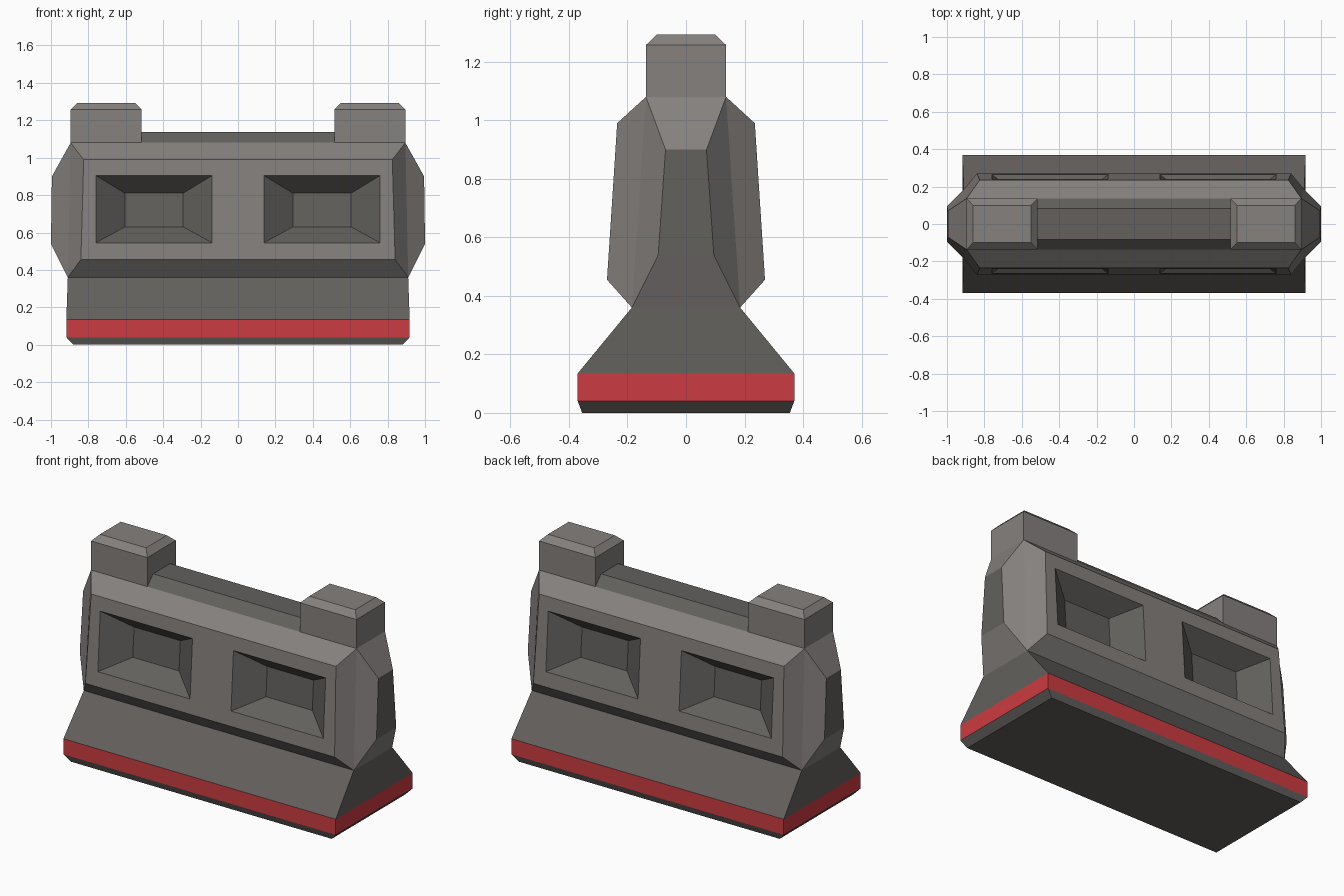
import bpy, bmesh

default = bpy.data.objects.get("Cube")
if default:
    bpy.data.objects.remove(default, do_unlink=True)


def material(name, rgb):
    m = bpy.data.materials.new(name)
    m.use_nodes = True
    m.diffuse_color = (*rgb, 1)
    m.node_tree.nodes["Principled BSDF"].inputs["Base Color"].default_value = (*rgb, 1)
    return m


LIGHT = material("light concrete", (0.235, 0.218, 0.208))
DARK = material("dark concrete", (0.125, 0.118, 0.110))
RED = material("red stripe", (0.60, 0.044, 0.052))


def make_object(name, bm, mats):
    mesh = bpy.data.meshes.new(name)
    bm.to_mesh(mesh)
    bm.free()
    for m in mats:
        mesh.materials.append(m)
    ob = bpy.data.objects.new(name, mesh)
    bpy.context.scene.collection.objects.link(ob)
    return ob


def loft(name, rings, mats, x=0.0):
    """Stack of centred rectangles (half x, half y, z), capped at both ends."""
    bm = bmesh.new()
    loops = [[bm.verts.new((x + sx * hx, sy * hy, z))
              for sx, sy in ((-1, -1), (1, -1), (1, 1), (-1, 1))] for hx, hy, z in rings]
    for a, b in zip(loops, loops[1:]):
        for i in range(4):
            j = (i + 1) % 4
            bm.faces.new((a[i], a[j], b[j], b[i]))
    bm.faces.new(loops[0][::-1])
    bm.faces.new(loops[-1])
    return make_object(name, bm, mats)


# Flared foot with the red stripe around its vertical band
foot = loft("foot", [(0.88, 0.355, 0), (0.918, 0.37, 0.04), (0.918, 0.37, 0.135),
                     (0.91, 0.185, 0.36)], [DARK, RED])
for p in foot.data.polygons:
    if abs(p.normal.z) < 0.01:
        p.material_index = 1

# Wall body: one quarter, mirrored across x and y
bm = bmesh.new()


def panel_y(z):
    return -0.27 + 0.065 * (z - 0.455)


def vert(x, y, z):
    return bm.verts.new((x, y, z))


def ring(x0, x1, z0, z1, inset=0.0):
    return [vert(x, panel_y(z) + inset, z)
            for x, z in ((x0, z0), (x1, z0), (x1, z1), (x0, z1))]


def quad(*verts, dark=False):
    bm.faces.new(verts).material_index = int(dark)


panel = ring(0, 0.84, 0.455, 0.99)
panel[2].co.x = 0.825
hole = ring(0.138, 0.76, 0.545, 0.905)
floor = ring(0.293, 0.605, 0.63, 0.81, 0.11)
for i in range(4):
    j = (i + 1) % 4
    quad(panel[i], panel[j], hole[j], hole[i])
    quad(hole[i], hole[j], floor[j], floor[i], dark=True)
quad(*floor, dark=True)

low_mid, low = vert(0, -0.185, 0.36), vert(0.91, -0.185, 0.36)
top_mid, top = vert(0, -0.137, 1.08), vert(0.895, -0.137, 1.08)
end_low, end_top = vert(1.0, -0.095, 0.54), vert(0.995, -0.07, 0.90)
centre = [vert(0.91, 0, 0.36), vert(1.0, 0, 0.54), vert(0.995, 0, 0.90), vert(0.895, 0, 1.08)]
quad(low_mid, low, panel[1], panel[0])
quad(panel[3], panel[2], top, top_mid)
quad(panel[1], low, top, panel[2])
quad(low, end_low, end_top, top)
quad(low, centre[0], centre[1], end_low)
quad(end_low, centre[1], centre[2], end_top, dark=True)
quad(end_top, centre[2], centre[3], top)
body = make_object("wall_body", bm, [LIGHT, DARK])
mirror = body.modifiers.new("mirror", "MIRROR")
mirror.use_axis = (True, True, False)

# Ridge along the top between the two posts
loft("top_ridge", [(0.53, 0.137, 1.08), (0.53, 0.082, 1.137)], [DARK])

# Bevelled corner posts
for side, x in (("left", 0.705), ("right", -0.705)):
    loft(side + "_post", [(0.19, 0.137, 1.08), (0.19, 0.137, 1.257), (0.155, 0.10, 1.293)],
         [LIGHT], x)
